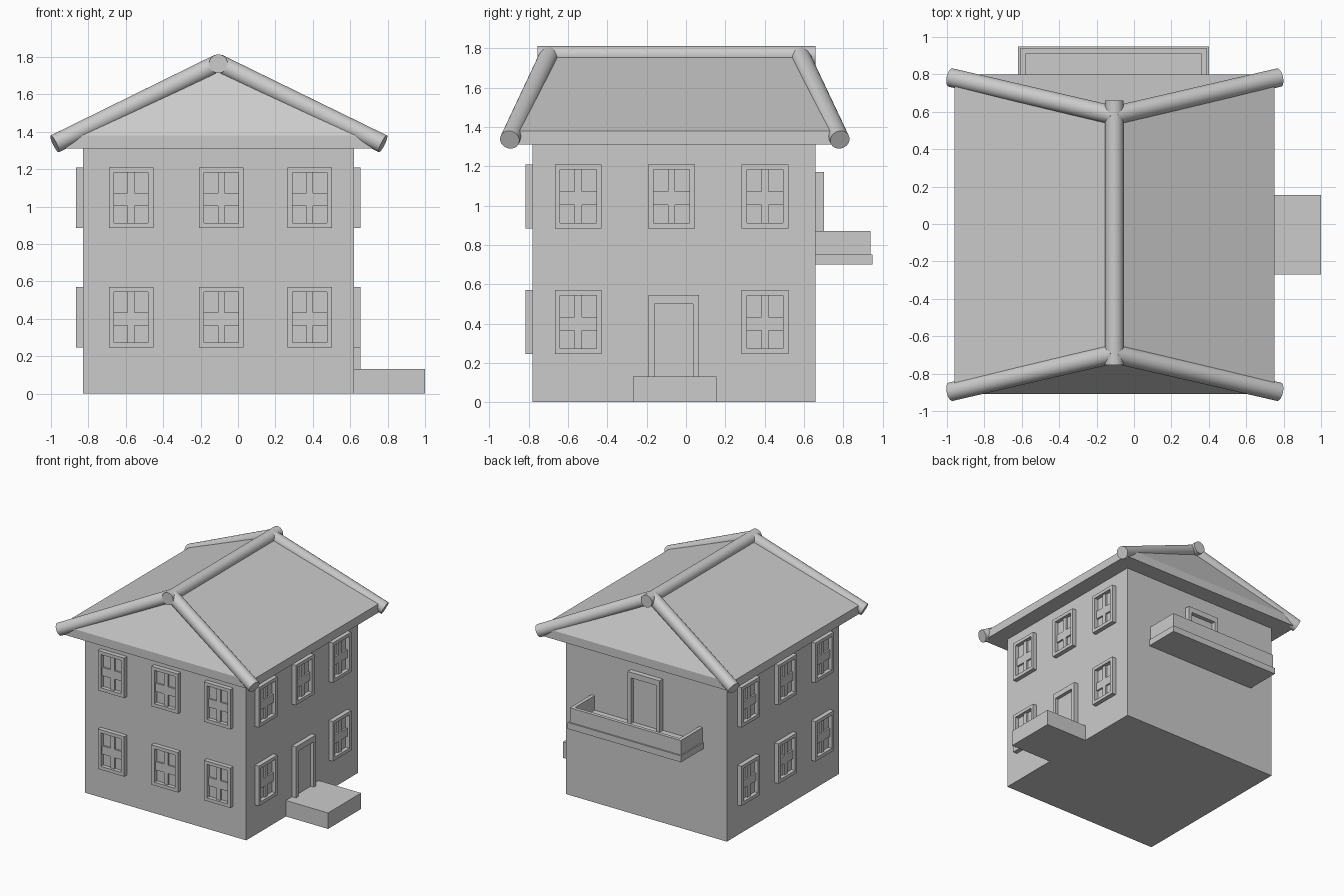
import bpy, bmesh
from mathutils import Vector

if "Cube" in bpy.data.objects:
    bpy.data.objects.remove(bpy.data.objects["Cube"])

X0, X1, Y0, Y1 = -0.83, 0.62, -0.78, 0.66   # outer walls
RX = -0.105                                  # ridge line


def make_object(name, bm):
    bmesh.ops.recalc_face_normals(bm, faces=bm.faces)
    me = bpy.data.meshes.new(name)
    bm.to_mesh(me)
    bm.free()
    ob = bpy.data.objects.new(name, me)
    bpy.context.collection.objects.link(ob)
    return ob


def add_box(bm, lo, hi):
    vs = bmesh.ops.create_cube(bm, size=1)["verts"]
    for v in vs:
        v.co = Vector([(a + b) / 2 + c * abs(b - a) for a, b, c in zip(lo, hi, v.co)])


def boxes(name, *pairs):
    bm = bmesh.new()
    for lo, hi in pairs:
        add_box(bm, lo, hi)
    return make_object(name, bm)


def on_wall(name, side, parts):
    """Boxes given as (u0, u1, z0, z1, depth) standing out from one wall."""
    pairs = []
    for u0, u1, z0, z1, d in parts:
        if side == "front":
            pairs.append(((u0, Y0 - d, z0), (u1, Y0, z1)))
        elif side == "back":
            pairs.append(((u0, Y1, z0), (u1, Y1 + d, z1)))
        elif side == "right":
            pairs.append(((X1, u0, z0), (X1 + d, u1, z1)))
        else:
            pairs.append(((X0 - d, u0, z0), (X0, u1, z1)))
    return boxes(name, *pairs)


def window(name, side, u, z):
    w, h, f, d = 0.119, 0.1625, 0.027, 0.036
    on_wall(name, side, [
        (u - w, u - w + f, z - h, z + h, d),
        (u + w - f, u + w, z - h, z + h, d),
        (u - w + f, u + w - f, z + h - f, z + h, d),
        (u - w + f, u + w - f, z - h, z - h + f, d),
        (u - 0.018, u + 0.018, z - h + f, z + h - f, 0.018),      # upright bar
        (u - w + f, u - 0.018, z - 0.043, z - 0.01 + 0.035, 0.018),  # cross bars
        (u + 0.018, u + w - f, z - 0.043, z - 0.01 + 0.035, 0.018),
        (u - w + f, u + w - f, z - h + f, z + h - f, 0.004)])     # glass


def door(name, side, u, w, z0, z1, d):
    f = 0.03
    on_wall(name, side, [
        (u - w, u - w + f, z0, z1, d),
        (u + w - f, u + w, z0, z1, d),
        (u - w + f, u + w - f, z1 - 0.045, z1, d),
        (u - w + f, u + w - f, z0, z1 - 0.045, 0.008)])


def log(name, a, b, r):
    a, b = Vector(a), Vector(b)
    bpy.ops.mesh.primitive_cylinder_add(vertices=32, radius=r, depth=(b - a).length,
                                        location=(a + b) / 2)
    ob = bpy.context.object
    ob.name = name
    ob.rotation_euler = (b - a).to_track_quat('Z', 'Y').to_euler()
    bpy.ops.object.shade_smooth_by_angle()


# walls
boxes("walls", ((X0, Y0, 0), (X1, Y1, 1.32)))

# hipped roof with a thick eave
bm = bmesh.new()
corners = [(-0.96, -0.91), (0.75, -0.91), (0.75, 0.80), (-0.96, 0.80)]
low = [bm.verts.new((x, y, 1.31)) for x, y in corners]
up = [bm.verts.new((x, y, 1.38)) for x, y in corners]
rf, rb = bm.verts.new((RX, -0.695, 1.775)), bm.verts.new((RX, 0.58, 1.775))
bm.faces.new(low)
for i in range(4):
    j = (i + 1) % 4
    bm.faces.new((low[i], low[j], up[j], up[i]))
bm.faces.new((up[0], up[1], rf))
bm.faces.new((up[2], up[3], rb))
bm.faces.new((up[1], up[2], rb, rf))
bm.faces.new((up[3], up[0], rf, rb))
make_object("roof", bm)

# round ridge and hip caps
log("ridge_cap", (RX, -0.755, 1.763), (RX, 0.66, 1.763), 0.05)
for side, ex in (("left", -0.98), ("right", 0.775)):
    log("hip_cap_front_" + side, (RX, -0.695, 1.765), (ex, -0.897, 1.335), 0.05)
    log("hip_cap_back_" + side, (RX, 0.58, 1.765), (ex, 0.783, 1.335), 0.05)

# windows on the front and both sides, the entrance takes one place on the right
for row, z in (("lower", 0.408), ("upper", 1.047)):
    for i, u in enumerate((-0.572, -0.09, 0.384)):
        window(f"window_front_{row}_{i}", "front", u, z)
    for i, u in enumerate((-0.548, -0.074, 0.402)):
        window(f"window_left_{row}_{i}", "left", u, z)
        if not (row == "lower" and i == 1):
            window(f"window_right_{row}_{i}", "right", u, z)

# entrance door and step
door("entrance_door", "right", -0.063, 0.128, 0.13, 0.545, 0.036)
boxes("entrance_step", ((X1, -0.27, 0), (1.0, 0.155, 0.13)))

# balcony with low wall and door
door("balcony_door", "back", -0.11, 0.145, 0.75, 1.17, 0.042)
boxes("balcony_floor", ((-0.62, Y1, 0.70), (0.40, 0.95, 0.752)))
boxes("balcony_wall",
      ((-0.61, 0.91, 0.75), (0.39, 0.938, 0.87)),
      ((-0.61, Y1, 0.75), (-0.58, 0.91, 0.87)),
      ((0.36, Y1, 0.75), (0.39, 0.91, 0.87)))
